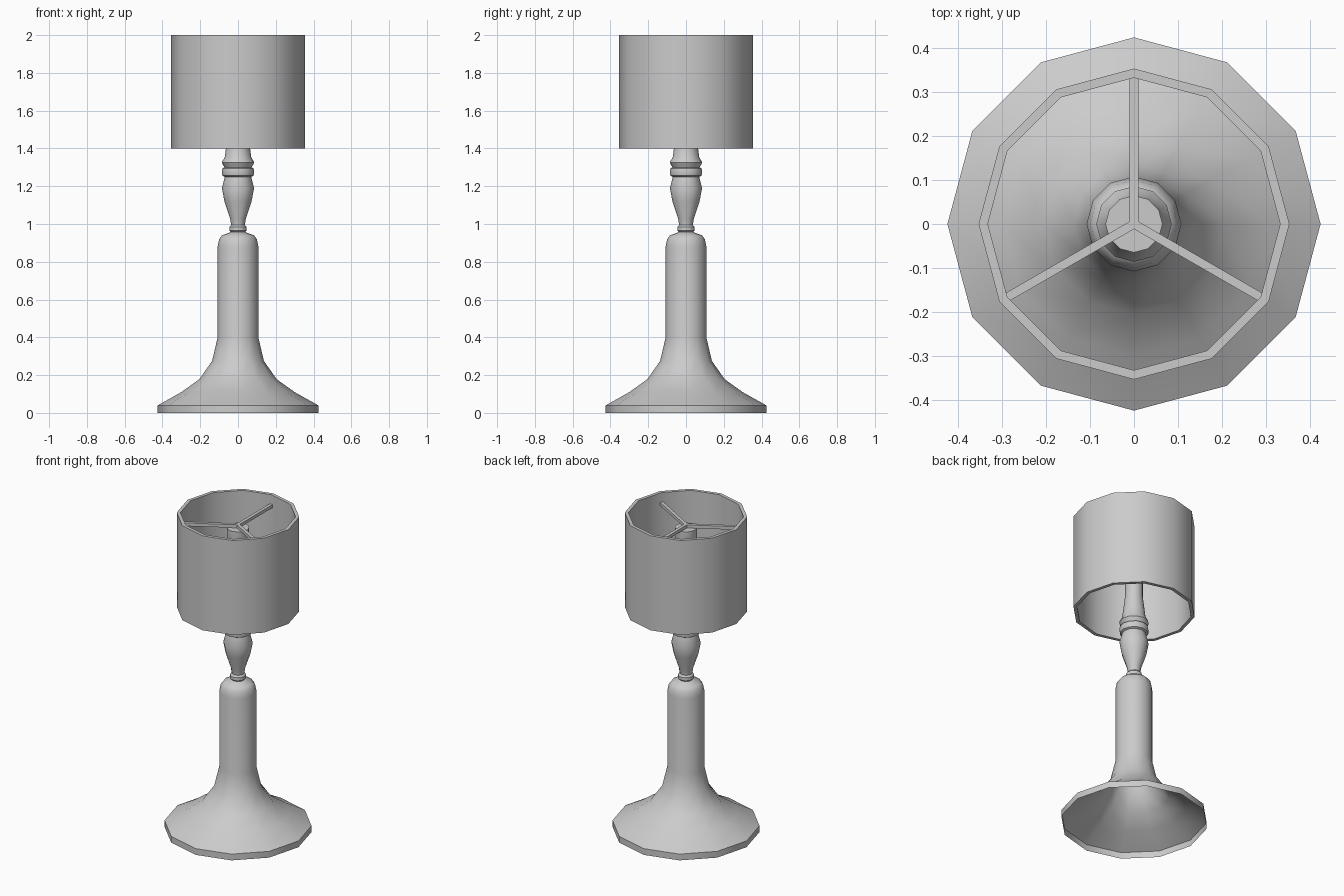
import bpy, bmesh
from math import cos, sin, pi, radians

if "Cube" in bpy.data.objects:
    bpy.data.objects.remove(bpy.data.objects["Cube"])

SIDES = 12


def lathe(name, profile, closed=False, cap_top=False):
    """Revolve (radius, z) points listed bottom to top on the outside."""
    bm = bmesh.new()
    rings = [[bm.verts.new((r * cos(2 * pi * i / SIDES), r * sin(2 * pi * i / SIDES), z))
              for i in range(SIDES)] for r, z in profile]
    pairs = list(zip(rings, rings[1:]))
    if closed:
        pairs.append((rings[-1], rings[0]))
    for a, b in pairs:
        for i in range(SIDES):
            j = (i + 1) % SIDES
            bm.faces.new((a[i], a[j], b[j], b[i]))
    if cap_top:
        bm.faces.new(rings[-1])
    me = bpy.data.meshes.new(name)
    bm.to_mesh(me)
    bm.free()
    ob = bpy.data.objects.new(name, me)
    bpy.context.collection.objects.link(ob)
    bpy.ops.object.select_all(action='DESELECT')
    ob.select_set(True)
    bpy.context.view_layer.objects.active = ob
    bpy.ops.object.shade_smooth_by_angle(angle=radians(40))
    return ob


# Flared hollow foot and lower stem, open underneath
lathe("base", [(0.425, 0), (0.425, 0.04), (0.30, 0.11), (0.205, 0.178), (0.137, 0.275),
               (0.108, 0.40), (0.108, 0.88), (0.10, 0.92), (0.085, 0.94), (0.038, 0.957)])

# Turned neck: collar, vase, two beads, column and lamp socket
lathe("neck", [(0.038, 0.957), (0.046, 0.965), (0.046, 0.985), (0.036, 0.995), (0.042, 1.03),
               (0.072, 1.12), (0.085, 1.19), (0.07, 1.25), (0.082, 1.256), (0.086, 1.275),
               (0.082, 1.295), (0.072, 1.30), (0.086, 1.325), (0.07, 1.355), (0.064, 1.40),
               (0.052, 1.50), (0.052, 1.68), (0.065, 1.70), (0.065, 1.92)], cap_top=True)

# Drum shade with wall thickness
lathe("shade", [(0.354, 1.40), (0.354, 2.0), (0.333, 2.0), (0.333, 1.40)], closed=True)

# Three spokes holding the shade
for k in range(3):
    a = radians(90 + 120 * k)
    bpy.ops.mesh.primitive_cube_add(size=1, location=(0.17 * cos(a), 0.17 * sin(a), 1.93),
                                    rotation=(0, 0, a))
    spoke = bpy.context.object
    spoke.name = f"shade_spoke_{k + 1}"
    spoke.scale = (0.34, 0.02, 0.02)
